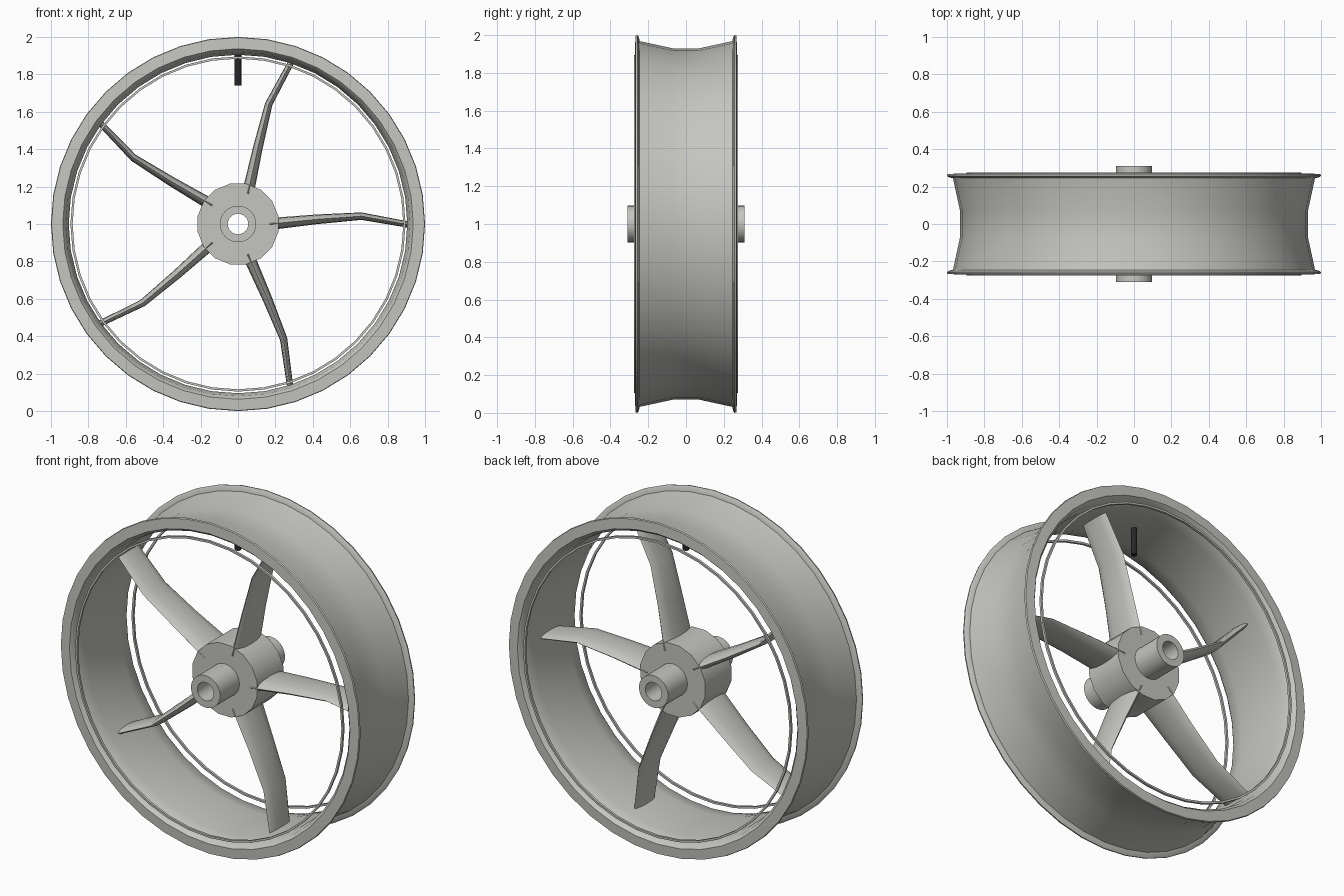
import bpy, math
from mathutils import Vector, Matrix

if "Cube" in bpy.data.objects:
    bpy.data.objects.remove(bpy.data.objects["Cube"])

CENTRE = Vector((0, 0, 1))


def material(name, rgb):
    m = bpy.data.materials.new(name)
    m.diffuse_color = (*rgb, 1)
    m.use_nodes = True
    m.node_tree.nodes["Principled BSDF"].inputs["Base Color"].default_value = m.diffuse_color
    return m


METAL = material("light grey metal", (0.56, 0.56, 0.53))
BLACK = material("black rubber", (0.02, 0.02, 0.02))


def make(name, verts, faces, mat, angle=35):
    me = bpy.data.meshes.new(name)
    me.from_pydata([tuple(v) for v in verts], [], faces)
    me.materials.append(mat)
    ob = bpy.data.objects.new(name, me)
    bpy.context.collection.objects.link(ob)
    bpy.ops.object.select_all(action='DESELECT')
    ob.select_set(True)
    bpy.context.view_layer.objects.active = ob
    bpy.ops.object.mode_set(mode='EDIT')
    bpy.ops.mesh.select_all(action='SELECT')
    bpy.ops.mesh.normals_make_consistent(inside=False)
    bpy.ops.object.mode_set(mode='OBJECT')
    bpy.ops.object.shade_smooth_by_angle(angle=math.radians(angle))
    return ob


def lathe(name, profile, n, mat, offset=0.0, angle=35):
    """Revolve a closed (radius, y) profile around the wheel axis."""
    k = len(profile)
    verts, faces = [], []
    for i in range(n):
        a = 2 * math.pi * (i + offset) / n
        for r, y in profile:
            verts.append(CENTRE + Vector((r * math.sin(a), y, r * math.cos(a))))
        for j in range(k):
            a0, b0 = i * k, (i + 1) % n * k
            faces.append((a0 + j, a0 + (j + 1) % k, b0 + (j + 1) % k, b0 + j))
    return make(name, verts, faces, mat, angle)


def mirrored(half):
    return half + [(r, -y) for r, y in reversed(half)]


# Rim: dished barrel with a flange on each side
rim = mirrored([(0.93, 0.07), (0.968, 0.245), (0.99, 0.25), (1.0, 0.257),
                (0.997, 0.267), (0.937, 0.27), (0.92, 0.25), (0.905, 0.16)])
lathe("rim", rim, 40, METAL)

# Thin trim ring standing just inside each rim edge
for side, label in ((-1, "front"), (1, "back")):
    ring = [(0.884, side * 0.262), (0.896, side * 0.262),
            (0.896, side * 0.276), (0.884, side * 0.276)]
    lathe(label + "_trim_ring", ring, 40, METAL)

# Hub barrel and hollow axle
lathe("hub", [(0.08, -0.125), (0.22, -0.125), (0.22, 0.125), (0.08, 0.125)],
      16, METAL, 0.5)
lathe("axle", [(0.055, -0.31), (0.097, -0.31), (0.097, 0.31), (0.055, 0.31)],
      32, METAL)

# Spokes: lens-section blades with a kink near the rim
# station: radius, sideways shift, half thickness, half width
STATIONS = [(0.17, 0.0, 0.032, 0.13), (0.42, 0.025, 0.026, 0.115),
            (0.66, 0.042, 0.02, 0.105), (0.905, -0.002, 0.017, 0.097)]
STEPS = 12
for s in range(5):
    turn = Matrix.Rotation(-math.radians(72 * s), 3, 'Y')
    verts, faces = [], []
    for r, shift, thick, width in STATIONS:
        for j in range(STEPS):
            a = 2 * math.pi * j / STEPS
            t = thick * math.sin(a)
            verts.append(CENTRE + turn @ Vector((r, width * math.cos(a), shift + t)))
    for i in range(len(STATIONS) - 1):
        for j in range(STEPS):
            a0, b0, nj = i * STEPS, (i + 1) * STEPS, (j + 1) % STEPS
            faces.append((a0 + j, a0 + nj, b0 + nj, b0 + j))
    last = (len(STATIONS) - 1) * STEPS
    faces += [tuple(range(STEPS)), tuple(range(last, last + STEPS))]
    make("spoke_%d" % (s + 1), verts, faces, METAL, 40)

# Valve stem hanging from the inside of the rim
bpy.ops.mesh.primitive_cylinder_add(vertices=12, radius=0.018, depth=0.17,
                                    location=(0, 0, 1.825))
valve = bpy.context.object
valve.name = "valve_stem"
valve.data.materials.append(BLACK)
bpy.ops.object.shade_smooth_by_angle(angle=math.radians(35))
